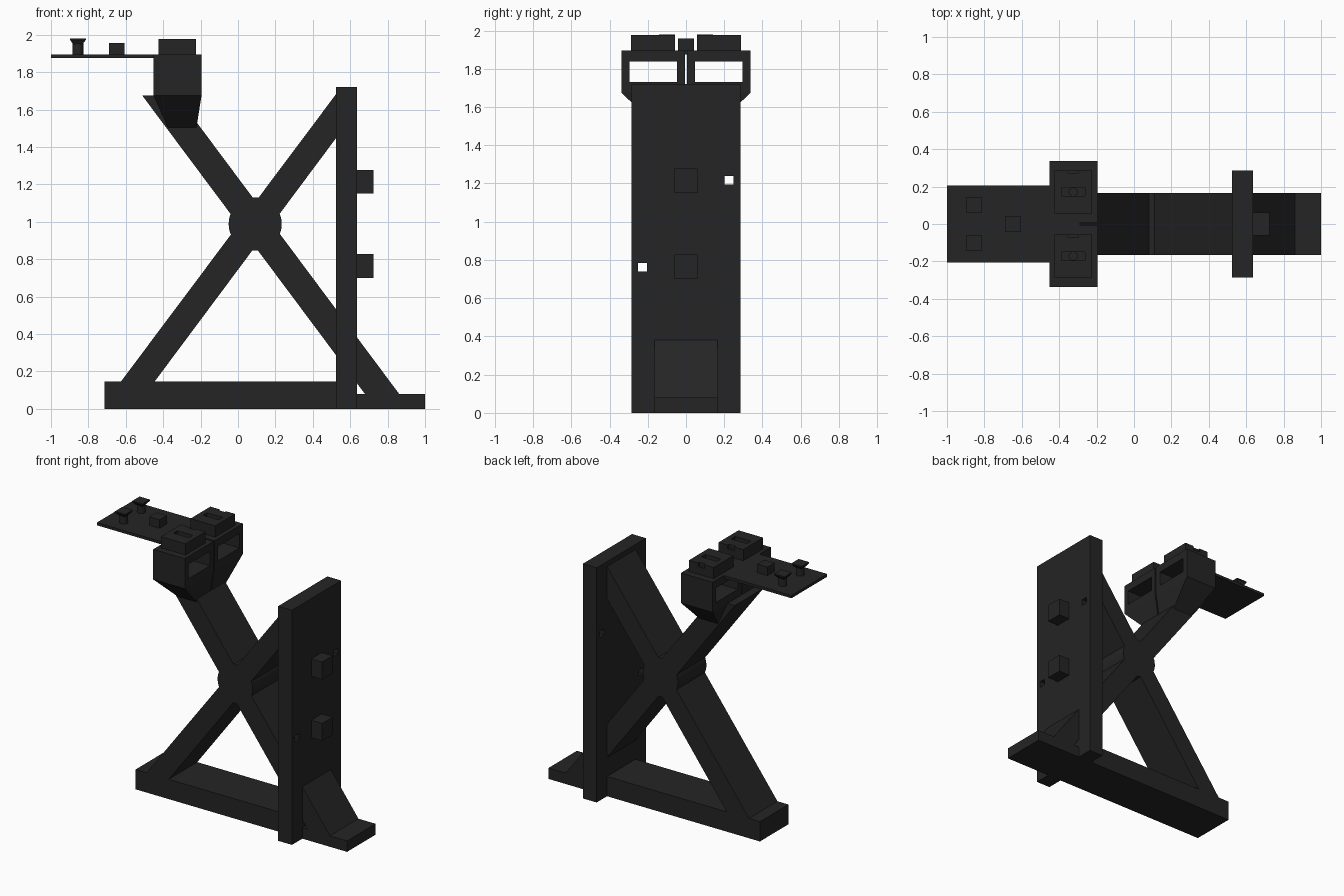
import bpy, bmesh, math
from mathutils import Matrix, Vector

if "Cube" in bpy.data.objects:
    bpy.data.objects.remove(bpy.data.objects["Cube"])

black = bpy.data.materials.new("charcoal_black")
black.diffuse_color = (0.018, 0.018, 0.018, 1)
black.use_nodes = True
black.node_tree.nodes["Principled BSDF"].inputs["Base Color"].default_value = black.diffuse_color


def finish(name, bm):
    """Turn a bmesh into a named object with the charcoal colour."""
    bmesh.ops.recalc_face_normals(bm, faces=bm.faces)
    me = bpy.data.meshes.new(name)
    bm.to_mesh(me)
    bm.free()
    me.materials.append(black)
    ob = bpy.data.objects.new(name, me)
    bpy.context.collection.objects.link(ob)
    return ob


def boxes(name, *spans):
    """One object from boxes given as (x0, x1, y0, y1, z0, z1)."""
    bm = bmesh.new()
    for x0, x1, y0, y1, z0, z1 in spans:
        m = Matrix.Translation(((x0 + x1) / 2, (y0 + y1) / 2, (z0 + z1) / 2))
        bmesh.ops.create_cube(bm, size=1, matrix=m @ Matrix.Diagonal((x1 - x0, y1 - y0, z1 - z0, 1)))
    return finish(name, bm)


def prism(name, profile, half):
    """Side profile of (x, z) points extruded across y."""
    bm = bmesh.new()
    face = bm.faces.new([bm.verts.new((x, -half, z)) for x, z in profile])
    ext = bmesh.ops.extrude_face_region(bm, geom=[face])
    bmesh.ops.translate(bm, vec=(0, 2 * half, 0),
                        verts=[v for v in ext["geom"] if isinstance(v, bmesh.types.BMVert)])
    return finish(name, bm)


def rings(name, layers):
    """Stack of rectangles (x0, x1, y0, y1, z) skinned bottom to top."""
    bm = bmesh.new()
    loops = [[bm.verts.new(p) for p in ((x0, y0, z), (x1, y0, z), (x1, y1, z), (x0, y1, z))]
             for x0, x1, y0, y1, z in layers]
    bm.faces.new(loops[0])
    bm.faces.new(loops[-1])
    for a, b in zip(loops, loops[1:]):
        for i in range(4):
            j = (i + 1) % 4
            bm.faces.new((a[i], a[j], b[j], b[i]))
    return finish(name, bm)


def cylinder(name, r, depth, loc, axis="Z", segments=32):
    bm = bmesh.new()
    rot = Matrix.Rotation(math.pi / 2, 4, "X") if axis == "Y" else Matrix()
    bmesh.ops.create_cone(bm, cap_ends=True, segments=segments, radius1=r, radius2=r,
                          depth=depth, matrix=Matrix.Translation(loc) @ rot)
    return finish(name, bm)


def cut(target, cutter):
    """Subtract the cutter and remove it."""
    mod = target.modifiers.new("cut", "BOOLEAN")
    mod.operation, mod.solver, mod.object = "DIFFERENCE", "EXACT", cutter
    bpy.context.view_layer.objects.active = target
    bpy.ops.object.modifier_apply(modifier=mod.name)
    bpy.data.objects.remove(cutter)


W = 0.165  # half width of the frame

# Stepped base beam
prism("base_beam", [(-0.715, 0), (1.0, 0), (1.0, 0.08), (0.60, 0.08), (0.60, 0.145), (-0.715, 0.145)], W)

# Crossed arms and round hub
prism("rising_arm", [(-0.63, 0.14), (-0.45, 0.14), (0.53, 1.455), (0.53, 1.69)], W)
prism("head_arm", [(-0.512, 1.675), (-0.328, 1.675), (0.865, 0.075), (0.682, 0.075)], W)
hub = cylinder("hub", 0.142, 2 * W, (0.092, 0, 0.988), "Y", 40)
bpy.context.view_layer.objects.active = hub
hub.select_set(True)
bpy.ops.object.shade_smooth_by_angle(angle=math.radians(30))
hub.select_set(False)

# Upright panel with two small through holes
panel = boxes("upright_panel", (0.525, 0.637, -0.285, 0.285, 0, 1.72))
cut(panel, boxes("hole_cutter", (0.4, 0.8, 0.202, 0.248, 1.195, 1.24),
                 (0.4, 0.8, -0.25, -0.204, 0.74, 0.785)))

# Square pegs on the panel
for label, z in (("lower", 0.70), ("upper", 1.15)):
    boxes(label + "_peg", (0.63, 0.725, -0.061, 0.061, z, z + 0.128))

# Head: box on a tapered hopper, split down the middle, with two windows
head = rings("head", [(-0.375, -0.222, -W, W, 1.505),
                      (-0.452, -0.195, -0.337, 0.337, 1.675),
                      (-0.452, -0.195, -0.337, 0.337, 1.895)])
cut(head, boxes("window_cutter", (-0.6, 0, -0.296, -0.046, 1.732, 1.838),
                (-0.6, 0, 0.046, 0.296, 1.732, 1.838),
                (-0.6, 0, -0.005, 0.005, 1.4, 2.0)))

# Blocks on the head, each with a slot, a round hole and an edge notch
for label, y in (("near", -0.172), ("far", 0.172)):
    block = boxes(label + "_head_block", (-0.425, -0.225, y - 0.115, y + 0.115, 1.89, 1.977))
    cut(block, boxes("slot_cutter", (-0.388, -0.262, y - 0.023, y + 0.023, 1.945, 2.1),
                     (-0.352, -0.298, y + 0.1, y + 0.2, 1.95, 2.1)))
    cut(block, cylinder("bore_cutter", 0.022, 0.2, (-0.325, y, 2.02), segments=20))

# Thin shelf reaching out from the head
boxes("shelf", (-1.0, -0.29, -0.207, 0.207, 1.875, 1.895))
boxes("shelf_block", (-0.69, -0.607, -0.042, 0.042, 1.89, 1.957))

# Flared posts on the shelf
for label, y in (("near", -0.1), ("far", 0.1)):
    x = -0.856
    cylinder(label + "_post", 0.029, 0.075, (x, y, 1.9275), segments=16)
    rings(label + "_post_cap", [(x - s, x + s, y - s, y + s, z)
                                for s, z in ((0.026, 1.95), (0.042, 1.972), (0.042, 1.98))])
